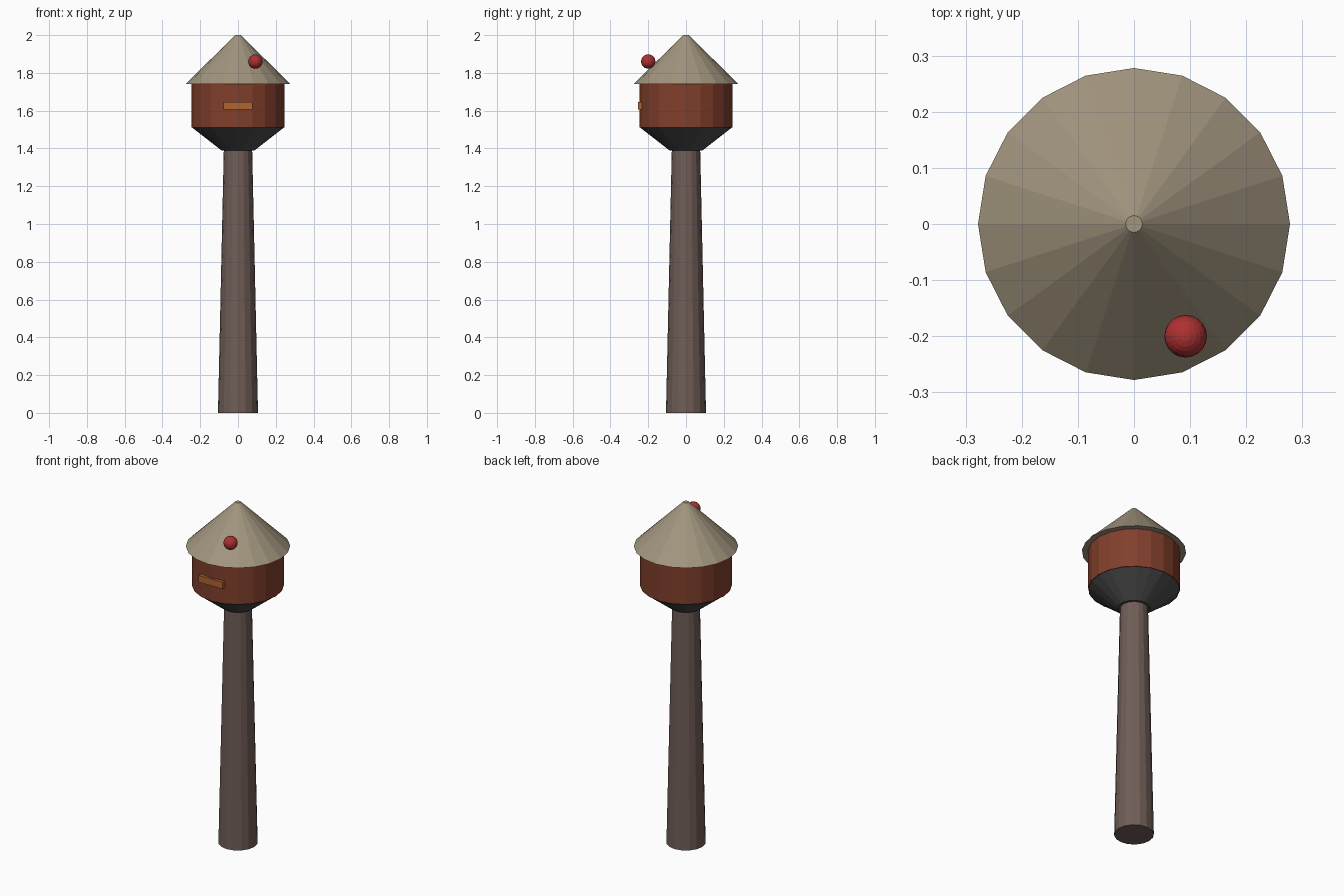
import bpy

if "Cube" in bpy.data.objects:
    bpy.data.objects.remove(bpy.data.objects["Cube"])


def material(name, rgb):
    m = bpy.data.materials.new(name)
    m.diffuse_color = (*rgb, 1)
    m.use_nodes = True
    m.node_tree.nodes["Principled BSDF"].inputs["Base Color"].default_value = m.diffuse_color
    return m


def finish(name, mat):
    ob = bpy.context.object
    ob.name = name
    ob.data.materials.append(mat)
    return ob


def frustum(name, sides, r1, r2, z1, z2, mat):
    bpy.ops.mesh.primitive_cone_add(vertices=sides, radius1=r1, radius2=r2,
                                    depth=z2 - z1, location=(0, 0, (z1 + z2) / 2))
    return finish(name, mat)


brown = material("column_brown", (0.16, 0.11, 0.095))
steel = material("dark_steel", (0.07, 0.07, 0.07))
rust = material("rust_red", (0.22, 0.05, 0.025))
tan = material("roof_tan", (0.36, 0.30, 0.21))
orange = material("plate_orange", (0.42, 0.13, 0.03))
red = material("lamp_red", (0.42, 0.03, 0.03))

# Tapered column, funnel, tank and overhanging roof
frustum("column", 16, 0.106, 0.075, 0, 1.40, brown)
frustum("funnel", 20, 0.088, 0.242, 1.39, 1.51, steel)
frustum("tank", 20, 0.245, 0.245, 1.51, 1.74, rust)
frustum("roof", 20, 0.278, 0.015, 1.74, 2.0, tan)

# Plate on the front of the tank
bpy.ops.mesh.primitive_cube_add(size=1, location=(0, -0.244, 1.625))
plate = finish("front_plate", orange)
plate.scale = (0.155, 0.022, 0.04)

# Warning lamp just clear of the roof slope
bpy.ops.mesh.primitive_uv_sphere_add(segments=20, ring_count=12, radius=0.038,
                                     location=(0.092, -0.2, 1.86))
finish("warning_lamp", red)
